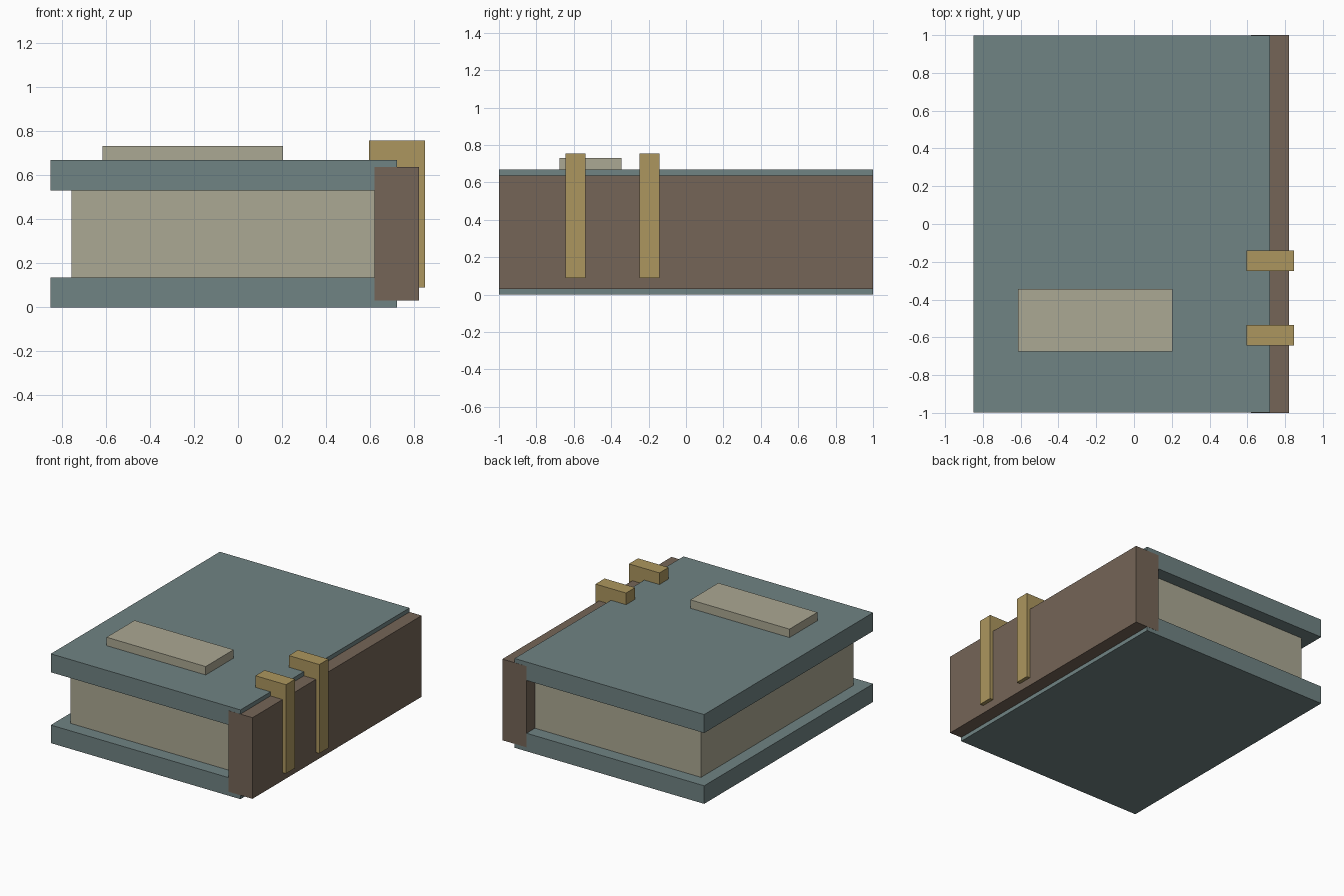
import bpy
import bmesh
from mathutils import Vector

cube = bpy.data.objects.get("Cube")
if cube:
    bpy.data.objects.remove(cube, do_unlink=True)


def material(name, rgb):
    mat = bpy.data.materials.new(name)
    mat.use_nodes = True
    colour = (*rgb, 1.0)
    mat.diffuse_color = colour
    mat.node_tree.nodes["Principled BSDF"].inputs["Base Color"].default_value = colour
    return mat


slate = material("slate_blue", (0.162, 0.227, 0.227))
brown = material("leather_brown", (0.178, 0.130, 0.095))
paper = material("aged_paper", (0.407, 0.392, 0.292))
brass = material("dull_brass", (0.413, 0.305, 0.112))


def add_object(name, bm, mat):
    mesh = bpy.data.meshes.new(name)
    bm.to_mesh(mesh)
    bm.free()
    mesh.materials.append(mat)
    obj = bpy.data.objects.new(name, mesh)
    bpy.context.collection.objects.link(obj)
    return obj


def box(name, low, high, mat):
    """Box between two opposite corners."""
    low, high = Vector(low), Vector(high)
    bm = bmesh.new()
    bmesh.ops.create_cube(bm, size=1)
    bmesh.ops.scale(bm, vec=high - low, verts=bm.verts)
    bmesh.ops.translate(bm, vec=(low + high) / 2, verts=bm.verts)
    return add_object(name, bm, mat)


def bracket(name, y, width, profile, mat):
    """Closed x-z profile extruded along y."""
    bm = bmesh.new()
    face = bm.faces.new([bm.verts.new((x, y - width / 2, z)) for x, z in profile])
    side = bmesh.ops.extrude_face_region(bm, geom=[face])
    verts = [v for v in side["geom"] if isinstance(v, bmesh.types.BMVert)]
    bmesh.ops.translate(bm, vec=(0, width, 0), verts=verts)
    bmesh.ops.recalc_face_normals(bm, faces=bm.faces)
    return add_object(name, bm, mat)


# Boards, ending just inside the spine so their end faces do not clash
for name, bottom, top in (("bottom_cover", 0, 0.135), ("top_cover", 0.53, 0.668)):
    box(name, (-0.85, -0.999, bottom), (0.72, 0.999, top), slate)

# Page block and spine
box("page_block", (-0.755, -0.9, 0.13), (0.63, 0.9, 0.535), paper)
box("spine", (0.62, -1, 0.03), (0.82, 1, 0.637), brown)

# Raised title plate on the top cover
box("title_plate", (-0.615, -0.675, 0.66), (0.205, -0.345, 0.731), paper)

# Hooked clasps over the spine
hook = [(0.595, 0.755), (0.848, 0.755), (0.848, 0.09),
        (0.80, 0.09), (0.80, 0.62), (0.595, 0.62)]
for name, y in (("front_clasp", -0.59), ("rear_clasp", -0.195)):
    bracket(name, y, 0.108, hook, brass)
